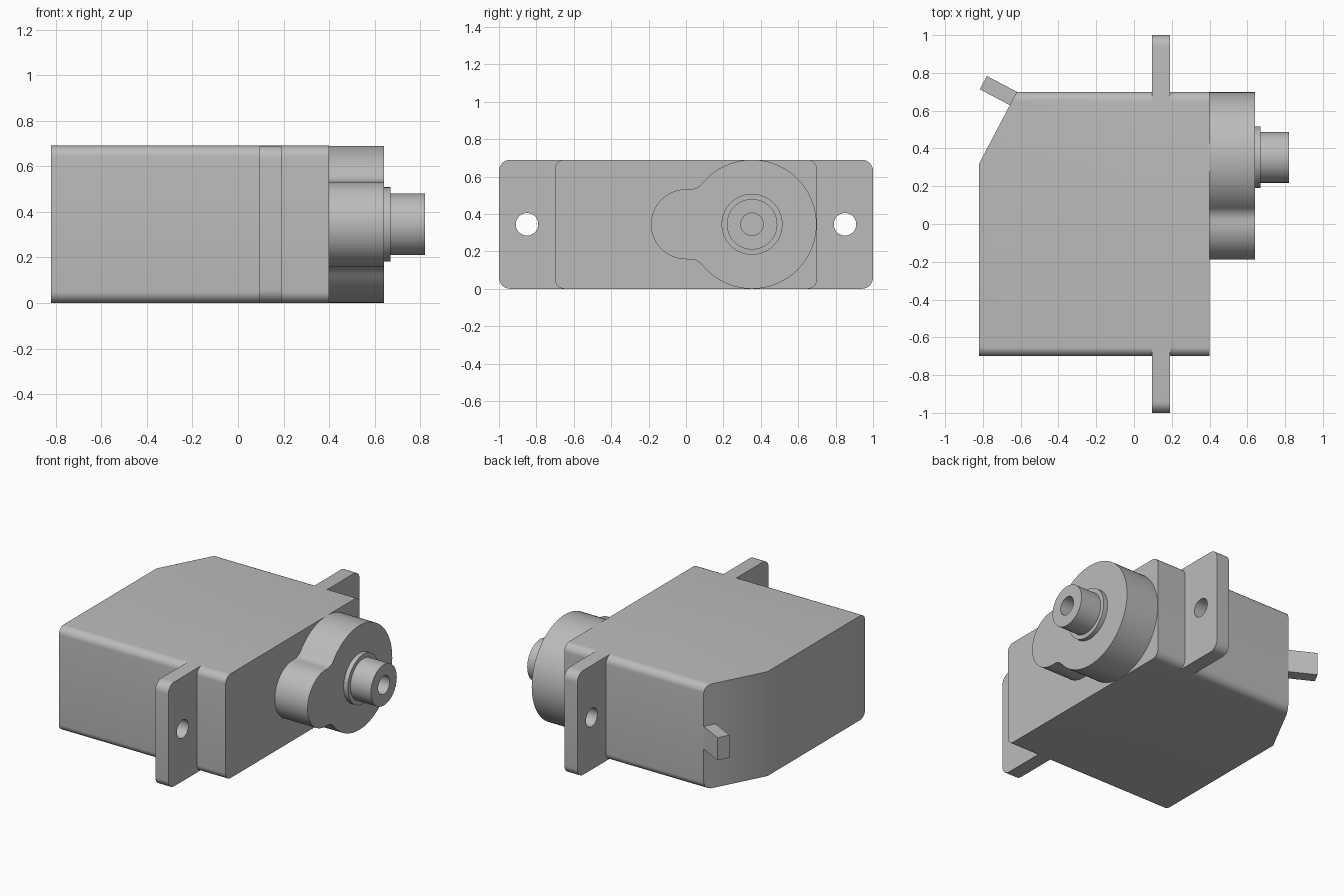
import bpy, bmesh
from math import sin, cos, pi, atan2, sqrt, radians
from mathutils import Matrix, Vector

cube = bpy.data.objects.get("Cube")
if cube:
    bpy.data.objects.remove(cube, do_unlink=True)

grey = bpy.data.materials.new("grey plastic")
grey.use_nodes = True
colour = (0.5, 0.5, 0.5, 1)
grey.diffuse_color = colour
grey.node_tree.nodes["Principled BSDF"].inputs["Base Color"].default_value = colour

HEIGHT = 0.69
MID = HEIGHT / 2
SHAFT_Y = 0.353


def arc(cy, cz, r, start, end, steps):
    """Points (y, z) along an arc, both ends included."""
    return [(cy + r * cos(start + (end - start) * i / steps),
             cz + r * sin(start + (end - start) * i / steps)) for i in range(steps + 1)]


def circle(cy, r, steps=64):
    return arc(cy, MID, r, 0, 2 * pi, steps)[:-1]


def rounded_rect(half_width, r):
    corners = [(1, 1), (-1, 1), (-1, -1), (1, -1)]
    points = []
    for i, (sy, sz) in enumerate(corners):
        points += arc(sy * (half_width - r), MID + sz * (MID - r), r,
                      i * pi / 2, (i + 1) * pi / 2, 8)
    return points


def finish(name, bm):
    bmesh.ops.recalc_face_normals(bm, faces=bm.faces[:])
    mesh = bpy.data.meshes.new(name)
    bm.to_mesh(mesh)
    bm.free()
    mesh.materials.append(grey)
    obj = bpy.data.objects.new(name, mesh)
    bpy.context.collection.objects.link(obj)
    bpy.ops.object.select_all(action='DESELECT')
    obj.select_set(True)
    bpy.context.view_layer.objects.active = obj
    bpy.ops.object.shade_smooth_by_angle(angle=radians(30))
    return obj


def prism(outline, x0, x1, holes=()):
    """Extrude a side profile along x, leaving the holes open."""
    bm = bmesh.new()
    edges = []
    for loop in [outline, *holes]:
        verts = [bm.verts.new((x0, y, z)) for y, z in loop]
        if not holes:
            bm.faces.new(verts)
        else:
            edges += [bm.edges.new((verts[i - 1], verts[i])) for i in range(len(verts))]
    if holes:
        bmesh.ops.triangle_fill(bm, edges=edges, use_beauty=True)
    top = bmesh.ops.extrude_face_region(bm, geom=bm.faces[:])
    moved = [v for v in top["geom"] if isinstance(v, bmesh.types.BMVert)]
    bmesh.ops.translate(bm, verts=moved, vec=(x1 - x0, 0, 0))
    return bm


# Case with one rear corner sliced off
corner_a, corner_b = Vector((-0.82, 0.32, 0)), Vector((-0.62, 0.70, 0))
along = (corner_b - corner_a).normalized()
outward = Vector((-along.y, along.x, 0))
case = prism(rounded_rect(0.70, 0.05), -0.82, 0.40)
cut = bmesh.ops.bisect_plane(case, geom=case.verts[:] + case.edges[:] + case.faces[:],
                             plane_co=corner_a, plane_no=outward, clear_outer=True)
rim = [e for e in cut["geom_cut"] if isinstance(e, bmesh.types.BMEdge)]
bmesh.ops.edgeloop_fill(case, edges=rim)
finish("case", case)

# Mounting flange with two screw holes
finish("mounting_flange", prism(rounded_rect(1.0, 0.06), 0.095, 0.19,
                                [circle(-0.85, 0.06), circle(0.85, 0.06)]))

# Gear cover: large and small rounds joined by fillets
big, small, fillet = 0.345, 0.187, 0.08
fillet_y = SHAFT_Y - sqrt((big + fillet) ** 2 - (small + fillet) ** 2)
touch = atan2(small + fillet, fillet_y - SHAFT_Y)
cover = arc(SHAFT_Y, MID, big, -touch, touch, 56)
cover += arc(fillet_y, MID + small + fillet, fillet, touch - pi, -pi / 2, 8)[1:]
cover += arc(0, MID, small, pi / 2, 3 * pi / 2, 32)
cover += arc(fillet_y, MID - small - fillet, fillet, pi / 2, pi - touch, 8)[:-1]
finish("gear_cover", prism(cover, 0.40, 0.64))

# Output collar and hollow shaft
finish("output_collar", prism(circle(SHAFT_Y, 0.163), 0.64, 0.67))
finish("output_shaft", prism(circle(SHAFT_Y, 0.135), 0.67, 0.82, [circle(SHAFT_Y, 0.06)]))

# Cable stub standing square on the sliced corner
width, length = 0.08, 0.18
stub = bmesh.new()
bmesh.ops.create_cube(stub, size=1)
centre = corner_b - along * width / 2 + outward * (length / 2 - 0.005) + Vector((0, 0, MID))
bmesh.ops.transform(stub, verts=stub.verts[:], matrix=Matrix.Translation(centre)
                    @ Matrix.Rotation(atan2(outward.y, outward.x), 4, 'Z')
                    @ Matrix.Diagonal((length + 0.01, width, 0.15, 1)))
finish("cable_stub", stub)
